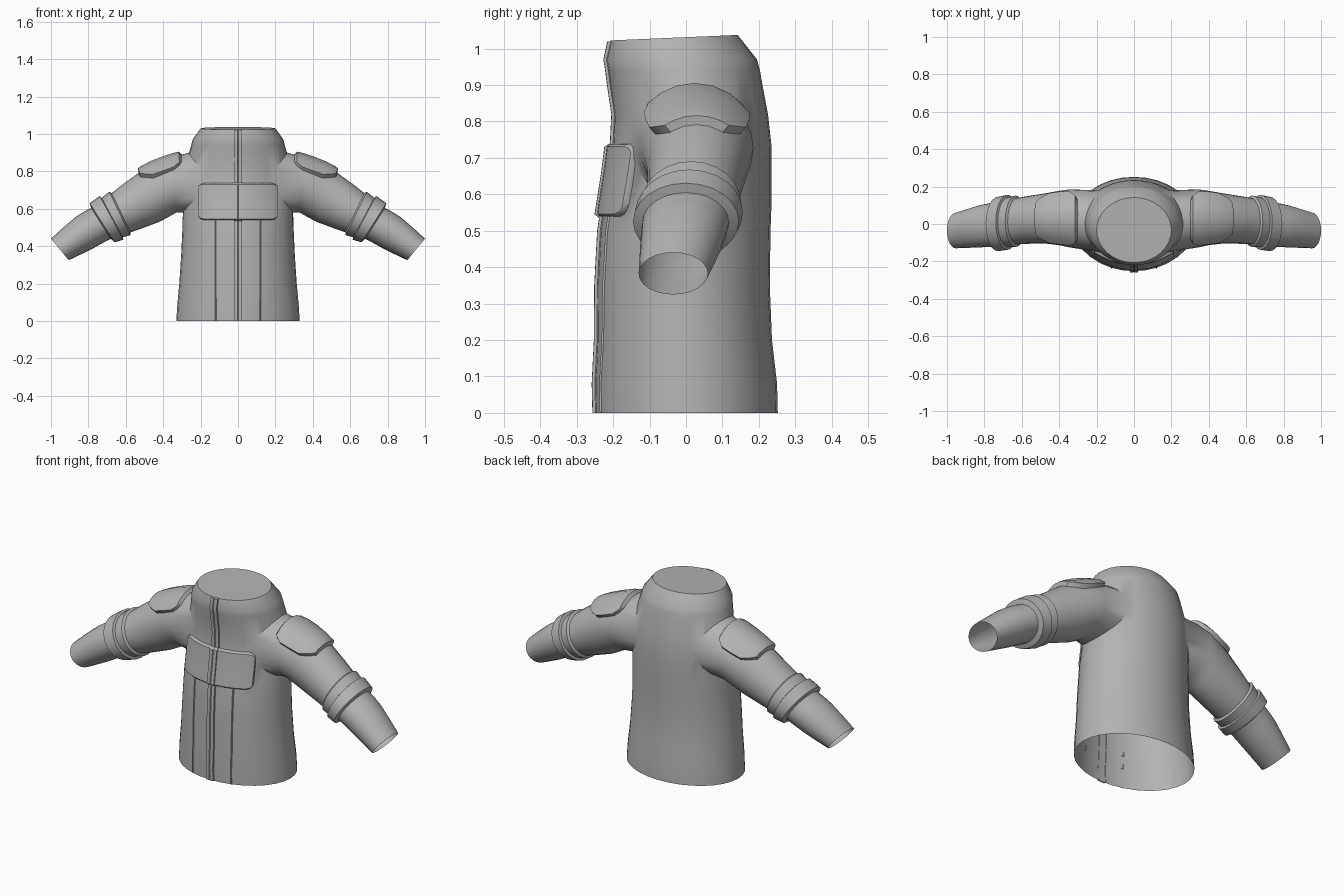
import bpy, bmesh, math
from mathutils import Vector

if "Cube" in bpy.data.objects:
    bpy.data.objects.remove(bpy.data.objects["Cube"])

cloth = bpy.data.materials.new("grey_cloth")
cloth.diffuse_color = (0.45, 0.45, 0.45, 1)
cloth.use_nodes = True
cloth.node_tree.nodes["Principled BSDF"].inputs["Base Color"].default_value = cloth.diffuse_color

# torso profile: height, half width, front y, back y
TORSO = [(0, .33, -.25, .252), (.08, .325, -.252, .25), (.2, .314, -.246, .236),
         (.35, .304, -.245, .23), (.5, .297, -.237, .232), (.58, .295, -.225, .235),
         (.66, .29, -.212, .235), (.74, .285, -.202, .234), (.82, .275, -.198, .225),
         (.90, .262, -.21, .21), (.94, .25, -.215, .203), (.97, .243, -.22, .195),
         (1.03, .2, -.207, .142)]
# sleeve rings: top x, top z, bottom x, bottom z, front y, back y
SLEEVE = [(.27, .91, .295, .58, -.15, .18), (.36, .875, .33, .58, -.125, .185),
          (.52, .80, .42, .53, -.105, .165), (.70, .665, .60, .465, -.11, .135),
          (.785, .605, .68, .44, -.12, .118), (.87, .555, .78, .385, -.125, .1),
          (1.0, .44, .905, .325, -.13, .06)]
SEG = 32


def torso_at(z):
    z = min(max(z, 0), 1.03)
    for a, b in zip(TORSO, TORSO[1:]):
        if z <= b[0]:
            f = (z - a[0]) / (b[0] - a[0])
            return [p + (q - p) * f for p, q in zip(a, b)][1:]


def front(x, z, off):
    """Point on the torso front, pushed outward by off."""
    hw, yf, yb = torso_at(z)
    c = math.sqrt(max(0, 1 - (x / hw) ** 2))
    n = Vector((x / hw ** 2, -c / ((yb - yf) / 2), 0)).normalized()
    return Vector((x, (yf + yb) / 2 - (yb - yf) / 2 * c, z)) + n * off


def sleeve(t, phi, off=0, s=1):
    """Point on the sleeve surface at ring position t and angle phi."""
    i = min(int(t), len(SLEEVE) - 2)
    f = t - i
    k = [SLEEVE[min(max(j, 0), len(SLEEVE) - 1)] for j in (i - 1, i, i + 1, i + 2)]
    tx, tz, bx, bz, yf, yb = [
        .5 * (2 * b + (c - a) * f + (2 * a - 5 * b + 4 * c - d) * f * f
              + (3 * b - a - 3 * c + d) * f ** 3) for a, b, c, d in zip(*k)]
    up = Vector((tx - bx, 0, tz - bz)) / 2
    r = up.length
    p = Vector(((tx + bx) / 2, (yf + yb) / 2, (tz + bz) / 2))
    p += up * ((r + off) / r * math.sin(phi))
    p.y += ((yb - yf) / 2 + off) * math.cos(phi)
    p.x *= s
    return p


def finish(bm, name, angle=38):
    bmesh.ops.recalc_face_normals(bm, faces=bm.faces)
    me = bpy.data.meshes.new(name)
    bm.to_mesh(me)
    bm.free()
    me.materials.append(cloth)
    ob = bpy.data.objects.new(name, me)
    bpy.context.collection.objects.link(ob)
    bpy.context.view_layer.objects.active = ob
    ob.select_set(True)
    bpy.ops.object.shade_smooth_by_angle(angle=math.radians(angle))
    ob.select_set(False)
    return ob


def loft(bm, rows, closed):
    for a, b in zip(rows, rows[1:]):
        n = len(a)
        for i in range(n if closed else n - 1):
            j = (i + 1) % n
            bm.faces.new((a[i], a[j], b[j], b[i]))


def sheet(name, rows, closed=False, facing=None):
    bm = bmesh.new()
    loft(bm, [[bm.verts.new(p) for p in r] for r in rows], closed)
    ob = finish(bm, name)
    # open sheets must face outward
    if facing and sum((p.normal.dot(Vector(facing)) * p.area for p in ob.data.polygons)) < 0:
        ob.data.flip_normals()
    return ob


# jacket shell: torso with round armholes, sleeves grown from them, closed neck
bm = bmesh.new()
rings = []
for z, hw, yf, yb in TORSO:
    ring = []
    for i in range(SEG):
        a = 2 * math.pi * i / SEG
        y = (yf + yb) / 2 + (yb - yf) / 2 * math.sin(a)
        tilt = .043 * (y + .03) if z > 1 else 0
        ring.append(bm.verts.new((hw * math.cos(a), y, z + tilt)))
    rings.append(ring)
loft(bm, rings, True)
bm.faces.new(rings[-1])
for s in (1, -1):
    cols = [(c if s > 0 else SEG // 2 - c) % SEG for c in range(-4, 5)]
    loop = ([rings[5][c] for c in cols] + [rings[r][cols[-1]] for r in (6, 7, 8)]
            + [rings[9][c] for c in reversed(cols)] + [rings[r][cols[0]] for r in (8, 7, 6)])
    inner = [rings[r][c] for r in (6, 7, 8) for c in cols[1:-1]]
    bmesh.ops.delete(bm, geom=inner, context='VERTS')
    phis = [math.radians(-150 + 15 * k) for k in range(24)]
    for v, phi in zip(loop, phis):
        y, z = .015 + .165 * math.cos(phi), .74 + .16 * math.sin(phi)
        hw, yf, yb = torso_at(z)
        u = (y - (yf + yb) / 2) / ((yb - yf) / 2)
        v.co = (s * hw * math.sqrt(1 - u * u), y, z)
    rows = [loop] + [[bm.verts.new(sleeve(t / 2, p, 0, s)) for p in phis] for t in range(2, 13)]
    loft(bm, rows, True)
finish(bm, "jacket_shell")

for s, side in ((1, "right"), (-1, "left")):
    # stepped elbow band
    prof = [(2.82, -.004), (2.88, .014), (3.2, .012), (3.24, .026), (3.93, .026), (4.02, -.004)]
    sheet("elbow_band_" + side,
          [[sleeve(t, 2 * math.pi * k / 24, o, s) for k in range(24)] for t, o in prof], True)

    # raised shoulder patch with clipped end corners
    rows = []
    for t, half, o in ((.45, 40, -.01), (.6, 48, .012), (.9, 56, .018), (1.3, 56, .022),
                       (1.7, 54, .024), (1.95, 42, .024), (2.04, 34, .022), (2.08, 32, -.008)):
        fr = [-1.06, -1, -.7, -.35, 0, .35, .7, 1, 1.06]
        rows.append([sleeve(t, math.radians(90 + half * f), -.008 if abs(f) > 1 else o, s)
                     for f in fr])
    sheet("shoulder_patch_" + side, rows, facing=(0, 0, 1))

    # front panel seam
    sheet("front_seam_" + side,
          [[front(s * .12 + dx, z, o) for dx, o in ((-.004, -.001), (0, .004), (.004, -.001))]
           for z in (0, .08, .2, .35, .5, .54)], facing=(0, -1, 0))

# chest pocket panel with rounded corners, wrapped on the torso
W, LO, HI, R = .208, .54, .737, .03
xs = [W + .002, W, W - .004, W - .012, W - R, .13, .085, .045]
xs = [-x for x in xs] + [0] + xs[::-1]
rows = []
for x in xs:
    d = max(0, abs(x) - (W - R))
    cut = R - math.sqrt(max(0, R * R - d * d))
    lo, hi = LO + cut, HI - cut
    top = -.006 if abs(x) > W else .008 if abs(x) > W - .003 else .015
    row = [front(x, lo - .002, -.006), front(x, lo, min(top, .009))]
    for k in range(7):
        row.append(front(x, lo + .006 + (hi - lo - .012) * k / 6, top))
    rows.append(row + [front(x, hi, min(top, .009)), front(x, hi + .002, -.006)])
sheet("chest_pocket", rows, facing=(0, -1, 0))

# zip placket running from hem to collar
zs = (0, .08, .2, .35, .5, .535, .545, .66, .73, .74, .82, .9, .94, .97, 1.02)
rows = []
for z in zs:
    o = .021 if .54 < z < .735 else .007
    rows.append([front(x, z, p) for x, p in
                 ((-.023, -.004), (-.021, o), (-.003, o), (0, o - .003), (.003, o),
                  (.021, o), (.023, -.004))])
sheet("zip_placket", rows, facing=(0, -1, 0))
